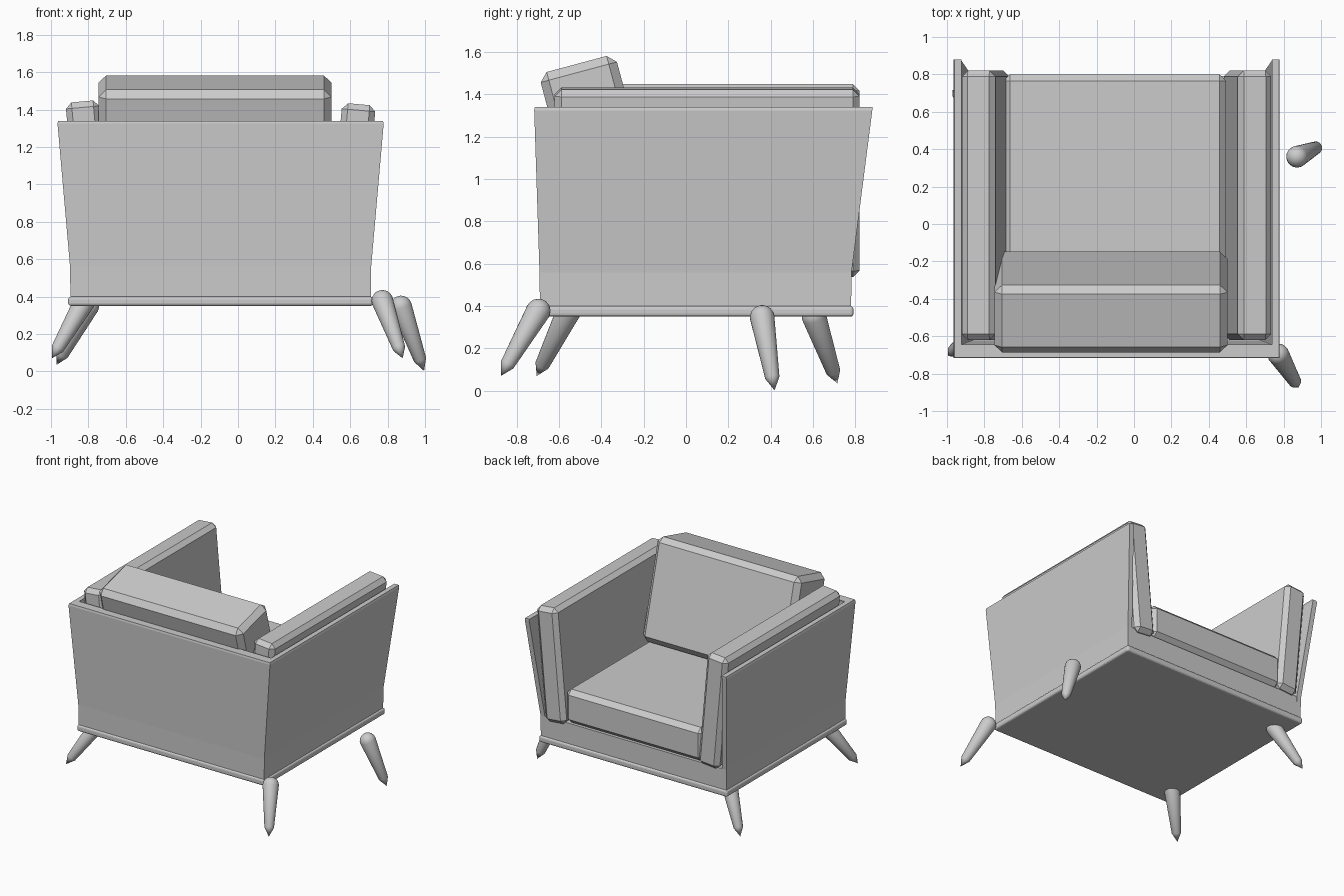
import bpy, bmesh, math
from mathutils import Vector, Matrix

if "Cube" in bpy.data.objects:
    bpy.data.objects.remove(bpy.data.objects["Cube"])

CX = -0.093  # centre line of the body


def add_object(name, bm):
    bmesh.ops.recalc_face_normals(bm, faces=bm.faces)
    me = bpy.data.meshes.new(name)
    bm.to_mesh(me)
    bm.free()
    ob = bpy.data.objects.new(name, me)
    bpy.context.collection.objects.link(ob)
    return ob


def box(name, size, loc, rot=(0, 0, 0), bevel=0, segments=1):
    bm = bmesh.new()
    bmesh.ops.create_cube(bm, size=1)
    bmesh.ops.scale(bm, vec=size, verts=bm.verts)
    if bevel:
        bmesh.ops.bevel(bm, geom=bm.edges[:], offset=bevel, segments=segments,
                        profile=0.5, affect='EDGES')
    ob = add_object(name, bm)
    ob.location = loc
    ob.rotation_euler = rot
    return ob


def loft(name, rings):
    bm = bmesh.new()
    vs = [[bm.verts.new(p) for p in ring] for ring in rings]
    n = len(rings[0])
    for a, b in zip(vs, vs[1:]):
        for i in range(n):
            j = (i + 1) % n
            bm.faces.new((a[i], a[j], b[j], b[i]))
    bm.faces.new(vs[0])
    bm.faces.new(vs[-1])
    return add_object(name, bm)


# U-shaped outer shell, flaring outward toward the top
def u_ring(z, half, back, front, t=0.038, tb=0.07):
    xl, xr = CX - half, CX + half
    pts = [(xl, front), (xl, back), (xr, back), (xr, front),
           (xr - t, front), (xr - t, back + tb), (xl + t, back + tb), (xl + t, front)]
    return [(x, y, z) for x, y in pts]


loft("outer_shell", [u_ring(0.40, 0.803, -0.69, 0.78),
                     u_ring(0.56, 0.805, -0.692, 0.782),
                     u_ring(1.325, 0.872, -0.717, 0.88),
                     u_ring(1.34, 0.868, -0.714, 0.88)])

# Base plate with rounded rim, and the floor of the shell
box("base_plate", (1.63, 1.49, 0.05), (CX, 0.046, 0.375), bevel=0.015, segments=3)
box("shell_floor", (1.56, 1.42, 0.16), (CX, 0.07, 0.48))

# Cushions
for side, name, z in ((-1, "left_arm_cushion", 1.0), (1, "right_arm_cushion", 0.985)):
    box(name, (0.18, 1.44, 0.89), (CX + side * 0.70, 0.10, z),
        (0, side * 0.09, 0), 0.032)
box("seat_cushion", (1.19, 1.38, 0.26), (CX - 0.01, 0.11, 0.695), bevel=0.035)
box("back_cushion", (1.245, 0.373, 0.77), (CX - 0.03, -0.417, 1.172),
    (math.radians(15), 0, 0), 0.04)


# Tapered legs: round head, straight taper, pointed tip
def leg(name, head, tip):
    head, tip = Vector(head), Vector(tip)
    axis = tip - head
    length = axis.length
    r = 0.058
    profile = [(r * math.sin(a), -r * math.cos(a))
               for a in [math.radians(d) for d in (0, 18, 36, 54, 72, 90)]]
    profile += [(0.034, length - 0.065), (0.0, length)]
    bm = bmesh.new()
    verts = [bm.verts.new((x, 0, z)) for x, z in profile]
    edges = [bm.edges.new(p) for p in zip(verts, verts[1:])]
    bmesh.ops.spin(bm, geom=verts + edges, cent=(0, 0, 0), axis=(0, 0, 1),
                   angle=2 * math.pi, steps=24)
    bmesh.ops.remove_doubles(bm, verts=bm.verts, dist=1e-4)
    rot = axis.to_track_quat('Z', 'Y').to_matrix().to_4x4()
    bm.transform(Matrix.Translation(head) @ rot)
    ob = add_object(name, bm)
    bpy.ops.object.select_all(action='DESELECT')
    ob.select_set(True)
    bpy.context.view_layer.objects.active = ob
    bpy.ops.object.shade_smooth_by_angle(angle=math.radians(30))


leg("leg_front_right", (0.772, -0.698, 0.377), (0.88, -0.875, 0.07))
leg("leg_front_left", (-0.82, -0.555, 0.375), (-0.995, -0.705, 0.07))
leg("leg_back_right", (0.872, 0.36, 0.347), (0.995, 0.418, 0.002))
leg("leg_back_left", (-0.80, 0.605, 0.35), (-0.97, 0.715, 0.035))
